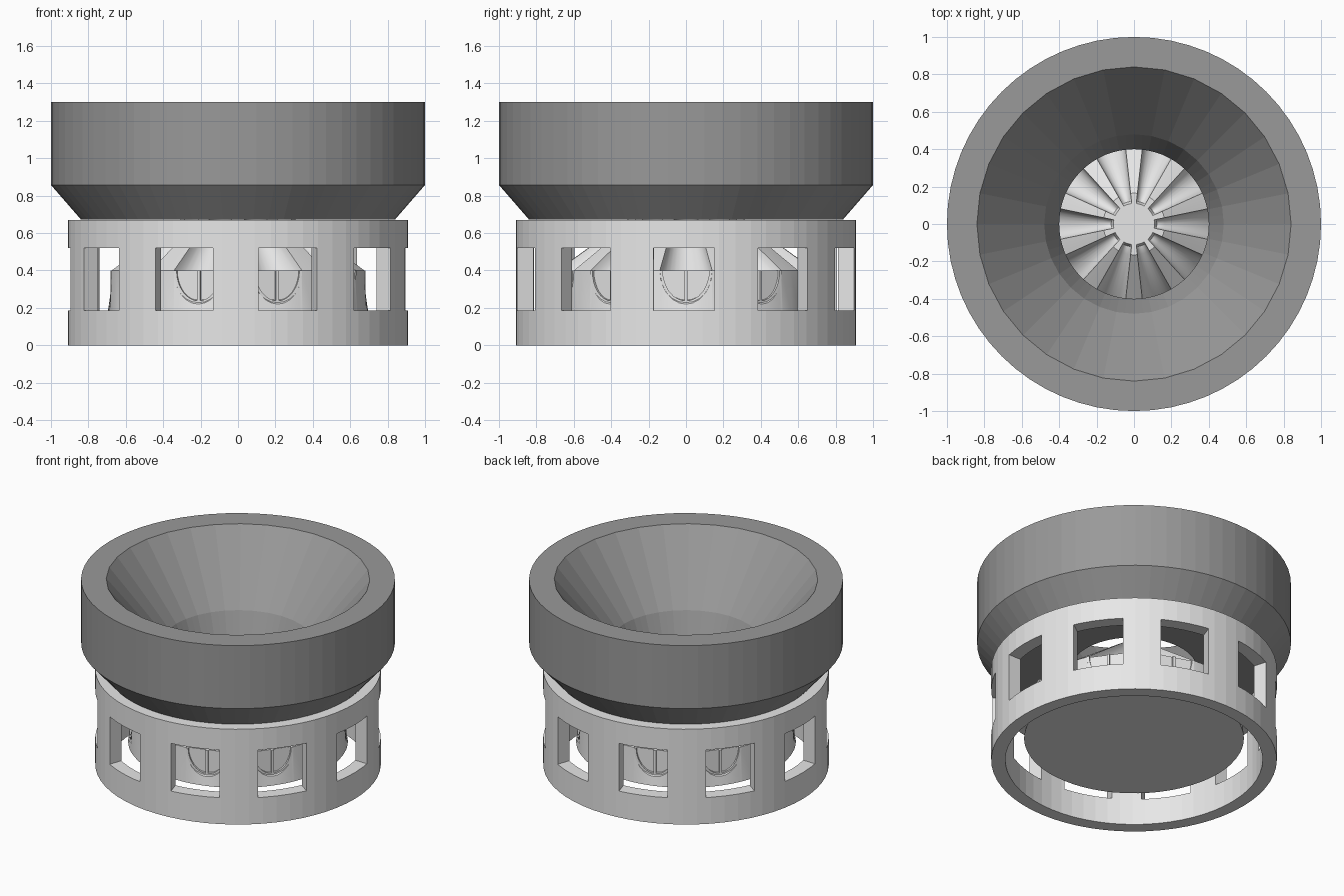
import bpy, bmesh, math
from mathutils import Matrix, Vector

if "Cube" in bpy.data.objects:
    bpy.data.objects.remove(bpy.data.objects["Cube"])

def material(name, v):
    m = bpy.data.materials.new(name)
    m.diffuse_color = (v, v, v, 1)
    m.use_nodes = True
    m.node_tree.nodes["Principled BSDF"].inputs["Base Color"].default_value = m.diffuse_color
    return m

DARK = material("dark_grey", 0.32)
LIGHT = material("light_grey", 0.8)

def make(name, bm, mat):
    bmesh.ops.recalc_face_normals(bm, faces=bm.faces)
    me = bpy.data.meshes.new(name)
    bm.to_mesh(me)
    bm.free()
    me.materials.append(mat)
    ob = bpy.data.objects.new(name, me)
    bpy.context.collection.objects.link(ob)
    return ob

def lathe(name, profile, mat, n=64, coarse=()):
    """Closed profile turned about z; rows in coarse get half the sides."""
    bm = bmesh.new()
    rows = []
    for k, (r, z) in enumerate(profile):
        row = []
        for i in range(n):
            rr = r * math.cos(2 * math.pi / n) if k in coarse and i % 2 else r
            a = 2 * math.pi * i / n
            row.append(bm.verts.new((rr * math.cos(a), rr * math.sin(a), z)))
        rows.append(row)
    for k in range(len(rows)):
        p, q = rows[k], rows[(k + 1) % len(rows)]
        for i in range(n):
            j = (i + 1) % n
            bm.faces.new((p[i], p[j], q[j], q[i]))
    return make(name, bm, mat)

# Funnel hopper
lathe("hopper", [(0.84, 0.673), (1.0, 0.857), (1.0, 1.3), (0.84, 1.3),
                 (0.48, 0.86), (0.40, 0.673)], DARK, coarse=(3, 4))

# Base ring with ten windows
ring = lathe("base_ring", [(0.91, 0), (0.91, 0.67), (0.82, 0.67), (0.82, 0)], LIGHT)
bm = bmesh.new()
for k in range(10):
    rot = Matrix.Rotation(math.radians(36 * k - 0.7), 4, 'Z')
    size = Matrix.Diagonal((0.4, 0.325, 0.335, 1))
    bmesh.ops.create_cube(bm, size=1, matrix=rot @ Matrix.Translation((0.86, 0, 0.353)) @ size)
cutter = make("window_cutter", bm, LIGHT)
cutter.hide_render = True
mod = ring.modifiers.new("windows", 'BOOLEAN')
mod.operation, mod.solver, mod.object = 'DIFFERENCE', 'EXACT', cutter
bpy.context.view_layer.objects.active = ring
ring.select_set(True)
bpy.ops.object.modifier_apply(modifier=mod.name)
bpy.data.objects.remove(cutter)

# Fluted spreader cone: ten channels widening outwards
R, RIM, SLOPE, TOP = 0.69, 0.40, 0.72, 0.165
HALF = math.radians(11.7)

def surface(r):
    return RIM + (R - max(r, TOP)) * SLOPE

STEPS = 12
angles = []
for k in range(10):
    c = math.radians(36 * k)
    angles += [(c - HALF * math.cos(math.pi * s / STEPS), math.sin(math.pi * s / STEPS))
               for s in range(STEPS + 1)]
    angles.append((c + math.radians(18), 0))

bm = bmesh.new()
rows = []
for r in (0.11, 0.122, TOP, 0.40, R):
    depth = 0 if r < 0.12 else 0.18 * r / R
    rows.append([bm.verts.new((r * math.cos(a), r * math.sin(a), surface(r) - depth * d))
                 for a, d in angles])
rows.append([bm.verts.new((0.70 * math.cos(a), 0.70 * math.sin(a), 0.16)) for a, d in angles])
n = len(angles)
for p, q in zip(rows, rows[1:]):
    for i in range(n):
        bm.faces.new((p[i], q[i], q[(i + 1) % n], p[(i + 1) % n]))
bm.faces.new(rows[0])
bm.faces.new(rows[-1][::-1])
spreader = make("spreader_cone", bm, LIGHT)
bpy.ops.object.select_all(action='DESELECT')
bpy.context.view_layer.objects.active = spreader
spreader.select_set(True)
bpy.ops.object.shade_smooth_by_angle(angle=math.radians(30))

# Gate panels closing each channel mouth, with a rim and a centre bar
def prism(bm, pts, x0, x1, rot):
    a = [bm.verts.new(rot @ Vector((x0, y, z))) for y, z in pts]
    b = [bm.verts.new(rot @ Vector((x1, y, z))) for y, z in pts]
    bm.faces.new(a)
    bm.faces.new(b)
    for i in range(len(pts)):
        j = (i + 1) % len(pts)
        bm.faces.new((a[i], a[j], b[j], b[i]))

def arc(w, h):
    return [(-w * math.cos(math.pi * s / 16), RIM - h * math.sin(math.pi * s / 16))
            for s in range(17)]

panels, frames = bmesh.new(), bmesh.new()
for k in range(10):
    rot = Matrix.Rotation(math.radians(36 * k), 3, 'Z')
    prism(panels, arc(0.139, 0.179), 0.655, 0.668, rot)
    prism(frames, arc(0.139, 0.179) + arc(0.124, 0.162)[::-1], 0.668, 0.682, rot)
    prism(frames, [(-0.008, 0.235), (0.008, 0.235), (0.008, RIM), (-0.008, RIM)],
          0.668, 0.682, rot)
make("gate_panels", panels, LIGHT)
make("gate_frames", frames, LIGHT)
